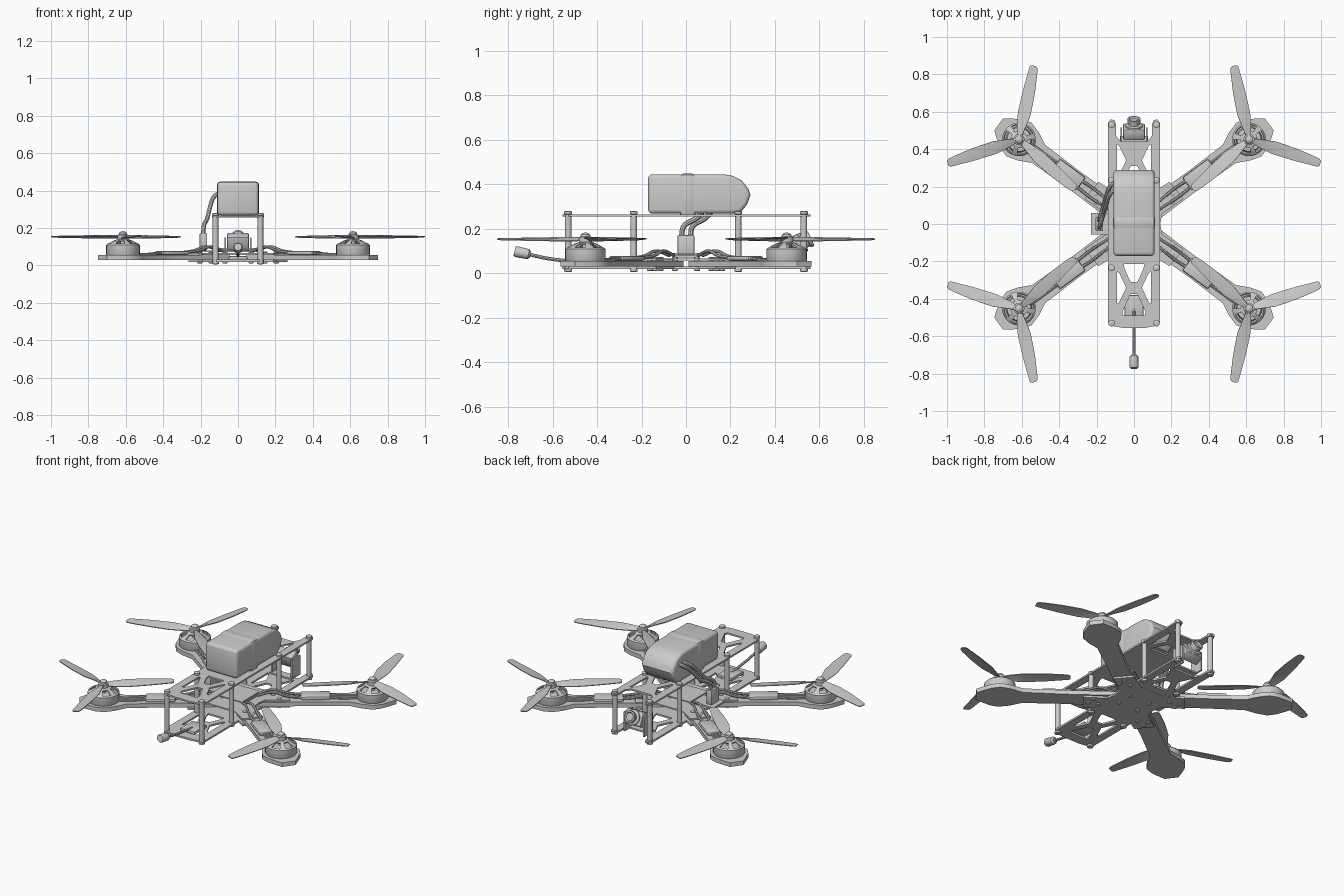
import bpy, bmesh
from math import pi, cos, sin, atan2, radians
from mathutils import Matrix, Vector

if "Cube" in bpy.data.objects:
    bpy.data.objects.remove(bpy.data.objects["Cube"])

def add(name, bm):
    me = bpy.data.meshes.new(name)
    bm.to_mesh(me)
    bm.free()
    ob = bpy.data.objects.new(name, me)
    bpy.context.collection.objects.link(ob)
    return ob

def bevel(ob, width, seg=3, angle=50):
    m = ob.modifiers.new("bevel", 'BEVEL')
    m.width, m.segments, m.limit_method, m.angle_limit = width, seg, 'ANGLE', radians(angle)
    return ob

def plate(name, loops, z, thick):
    """Flat sheet from an outline followed by hole outlines, centred on z."""
    bm = bmesh.new()
    for pts in loops:
        vs = [bm.verts.new((x, y, 0)) for x, y in pts]
        for a, b in zip(vs, vs[1:] + vs[:1]):
            bm.edges.new((a, b))
    bmesh.ops.triangle_fill(bm, edges=bm.edges[:], use_beauty=True, use_dissolve=True)
    bmesh.ops.recalc_face_normals(bm, faces=bm.faces[:])
    ob = add(name, bm)
    m = ob.modifiers.new("thickness", 'SOLIDIFY')
    m.thickness, m.offset = thick, 0
    ob.location.z = z
    return ob

def box(name, lo, hi, r=0.0):
    bm = bmesh.new()
    bmesh.ops.create_cube(bm, size=1)
    lo, hi = Vector(lo), Vector(hi)
    bmesh.ops.scale(bm, vec=hi - lo, verts=bm.verts)
    ob = add(name, bm)
    ob.location = (lo + hi) / 2
    return bevel(ob, r, 2) if r else ob

def lathe(name, prof, loc, n=24, skip=None):
    """Revolve (radius, z) points; skip(ring, segment) leaves openings."""
    bm = bmesh.new()
    rings = [[bm.verts.new((r * cos(2 * pi * i / n), r * sin(2 * pi * i / n), z))
              for i in range(n)] for r, z in prof]
    for k in range(len(rings) - 1):
        for i in range(n):
            if not (skip and skip(k, i)):
                j = (i + 1) % n
                bm.faces.new((rings[k][i], rings[k][j], rings[k + 1][j], rings[k + 1][i]))
    if not skip:
        bm.faces.new(rings[0][::-1])
        bm.faces.new(rings[-1])
    ob = add(name, bm)
    ob.location = loc
    return ob

def wire(name, pts, r):
    cu = bpy.data.curves.new(name, 'CURVE')
    cu.dimensions, cu.bevel_depth, cu.bevel_resolution = '3D', r, 2
    cu.use_fill_caps, cu.resolution_u = True, 6
    sp = cu.splines.new('BEZIER')
    sp.bezier_points.add(len(pts) - 1)
    for b, p in zip(sp.bezier_points, pts):
        b.co, b.handle_left_type, b.handle_right_type = p, 'AUTO', 'AUTO'
    ob = bpy.data.objects.new(name, cu)
    bpy.context.collection.objects.link(ob)
    return ob

def mirror_x(half):
    return half + [(-x, y) for x, y in reversed(half)]

# frame plates with truss cut-outs and a camera notch
outline = mirror_x([(0.06, -0.555), (0.115, -0.545), (0.14, -0.525), (0.14, 0.54), (0.125, 0.56),
                    (0.105, 0.555), (0.095, 0.53), (0.095, 0.47), (0.07, 0.44)])
holes = []
for s in (-1, 1):
    holes.append([(x, s * y) for x, y in mirror_x([(0.055, 0.215), (0.05, 0.24), (0.018, 0.31)])])
    for t in (-1, 1):
        holes.append([(t * x, s * y) for x, y in
                      [(0.092, 0.255), (0.08, 0.26), (0.042, 0.34), (0.08, 0.42), (0.092, 0.425)]])
holes.append(mirror_x([(0.018, -0.375), (0.062, -0.47), (0.058, -0.49)]))
plate("top_plate", [outline] + holes, 0.26, 0.01)
plate("bottom_plate", [outline] + holes, 0.025, 0.011)

# X-shaped clamping plates above and below the arm roots
q = [(0.14, 0.0), (0.15, 0.055), (0.265, 0.135), (0.19, 0.225), (0.09, 0.165)]
ex = [(x, y) for x, y in q] + [(-x, y) for x, y in reversed(q)] + \
     [(-x, -y) for x, y in q[1:]] + [(x, -y) for x, y in reversed(q[1:])]
plate("lower_clamp_plate", [ex], 0.0245, 0.012)
plate("upper_clamp_plate", [ex], 0.061, 0.009)

# one quadrant: arm, motor, propeller, speed controller, standoffs
MX, MY = 0.615, 0.452
ang = atan2(MY, MX)
L = (MX * MX + MY * MY) ** 0.5
rot = Matrix.Rotation(ang, 4, 'Z')
quad = []

def along(u, v, z):
    return rot @ Vector((u, v, z))

half = [(0.10, 0.06), (0.40, 0.055), (L - 0.13, 0.06), (L - 0.06, 0.095), (L, 0.112),
        (L + 0.05, 0.098), (L + 0.10, 0.065), (L + 0.135, 0.04)]
arm = plate("arm", [half + [(u, -v) for u, v in reversed(half)]], 0.043, 0.026)
arm.rotation_euler.z = ang
quad.append(arm)

esc = box("speed_controller", (-0.085, -0.042, 0.056), (0.085, 0.042, 0.078), 0.009)
esc.location = along(0.44, 0.005, 0.067)
esc.rotation_euler.z = ang
quad.append(esc)
for v in (-0.02, 0, 0.02):
    quad.append(wire("motor_wire", [along(0.52, v, 0.066), along(0.6, v, 0.06),
                                    along(L - 0.05, v, 0.062)], 0.007))
for v in (-0.02, 0.02):
    quad.append(wire("power_wire", [along(0.37, v, 0.068), along(0.28, v * 1.2, 0.078),
                                    along(0.2, v, 0.1), along(0.11, v * .6, 0.08)], 0.008))

c = (MX, MY, 0)
quad.append(lathe("motor_base", [(0.062, 0.05), (0.07, 0.056), (0.07, 0.062), (0.064, 0.1),
                                 (0.03, 0.102), (0.014, 0.104), (0.014, 0.15)], c))
bell = lathe("motor_bell", [(0.088, 0.056), (0.09, 0.06), (0.09, 0.108), (0.082, 0.116),
                            (0.045, 0.135), (0.03, 0.14), (0.012, 0.14)], c, 30,
             lambda k, i: k == 3 and i % 5 < 3)
m = bell.modifiers.new("wall", 'SOLIDIFY')
m.thickness, m.offset = 0.008, -1
quad.append(bell)
quad.append(lathe("propeller_hub", [(0.03, 0.14), (0.03, 0.162), (0.022, 0.166), (0.021, 0.174),
                                    (0.012, 0.181), (0.004, 0.183)], c, 16))

# three twisted blades: (radius, leading edge, trailing edge, twist height)
bm = bmesh.new()
rows = [(0.015, 0.012, -0.012, 0.006), (0.06, 0.02, -0.022, 0.008), (0.14, 0.035, -0.034, 0.007),
        (0.26, 0.034, -0.031, 0.005), (0.36, 0.026, -0.024, 0.003), (0.39, 0.022, -0.022, 0.002),
        (0.402, 0.012, -0.015, 0.002)]
for k in range(3):
    R = Matrix.Rotation(radians(101.5 + 120 * k), 3, 'Z')
    prev = None
    for r, a, b, h in rows:
        cur = [bm.verts.new(R @ Vector(p)) for p in
               ((r, b, -h), (r, (a + b) / 2, 0.002), (r, a, h))]
        if prev:
            for i in range(2):
                bm.faces.new((prev[i], cur[i], cur[i + 1], prev[i + 1]))
        prev = cur
prop = add("propeller_blades", bm)
prop.location = (MX, MY, 0.153)
m = prop.modifiers.new("thickness", 'SOLIDIFY')
m.thickness, m.offset = 0.005, 0
quad.append(prop)

# standoffs with screw heads at both ends
for y in (0.235, 0.53):
    quad.append(lathe("standoff", [(0.009, 0.006), (0.018, 0.008), (0.018, 0.02), (0.015, 0.021), (0.015, 0.265),
                                   (0.018, 0.266), (0.018, 0.277), (0.009, 0.281)], (0.12, y, 0), 14))
for x, y in ((0.145, 0.14), (0.205, 0.162), (0.205, 0.115), (0.07, 0.05)):
    quad.append(lathe("clamp_screw", [(0.008, 0.01), (0.014, 0.013), (0.014, 0.07), (0.008, 0.074)],
                      (x, y, 0), 12))

# battery, strap
side = [(-0.17, 0.268), (-0.17, 0.445), (0.17, 0.445), (0.21, 0.438), (0.25, 0.418),
        (0.28, 0.38), (0.29, 0.35), (0.275, 0.31), (0.255, 0.285), (0.235, 0.268)]
bat = plate("battery", [side], 0, 0.22)
bat.rotation_euler = (pi / 2, 0, pi / 2)
bevel(bat, 0.018, 3, 45)
box("battery_strap", (-0.113, -0.03, 0.255), (0.113, 0.045, 0.448), 0.018)

# power board, plug and battery leads
box("power_board", (-0.23, -0.055, 0.071), (0.09, 0.06, 0.081))
box("flight_board", (-0.09, -0.09, 0.085), (0.09, 0.09, 0.092))
box("power_plug", (-0.205, -0.038, 0.081), (-0.165, 0.038, 0.172), 0.006)
for v in (-0.02, 0.02):
    wire("battery_lead", [(-0.185, v, 0.165), (-0.183, v + 0.01, 0.21), (-0.165, v + 0.07, 0.25),
                          (-0.15, v + 0.12, 0.31), (-0.12, v + 0.19, 0.375), (-0.09, v + 0.21, 0.385)], 0.012)

# tilted camera with lens, on a bracket
tilt = Matrix.Translation((0, 0.495, 0.125)) @ Matrix.Rotation(radians(25), 4, 'X')
body = box("camera_body", (-0.06, -0.035, -0.045), (0.06, 0.03, 0.045), 0.012)
body.matrix_world = tilt @ Matrix.Translation(body.location)
lens = lathe("camera_lens", [(0.045, 0.02), (0.045, 0.038), (0.03, 0.042), (0.03, 0.056), (0.036, 0.058),
                             (0.036, 0.074), (0.028, 0.075), (0.022, 0.068)], (0, 0, 0), 24)
lens.matrix_world = tilt @ Matrix.Rotation(-pi / 2, 4, 'X')
box("camera_bracket", (-0.075, 0.42, 0.03), (0.075, 0.47, 0.04))
for s in (-1, 1):
    box("camera_bracket_side", (s * 0.068 - 0.005, 0.43, 0.03), (s * 0.068 + 0.005, 0.515, 0.15))

# video transmitter and tail antenna
box("video_transmitter", (-0.05, -0.5, 0.031), (0.05, -0.38, 0.05), 0.005)
wire("antenna_cable", [(0, -0.45, 0.045), (0, -0.55, 0.057), (0, -0.63, 0.068), (0, -0.71, 0.086)], 0.008)
ant = lathe("antenna_cap", [(0.014, -0.04), (0.023, -0.03), (0.025, 0.026), (0.02, 0.034)], (0, -0.738, 0.092), 16)
ant.rotation_euler.x = radians(78)

# bake modifiers and curves, mirror the quadrant, shade
bpy.ops.object.select_all(action='SELECT')
bpy.context.view_layer.objects.active = bat
bpy.ops.object.convert(target='MESH')
for ob in quad:
    mw = ob.matrix_basis.copy()
    for sx, sy, tag in ((-1, 1, "left_back"), (1, -1, "right_front"), (-1, -1, "left_front")):
        cp = bpy.data.objects.new(ob.name + "_" + tag, ob.data.copy())
        bpy.context.collection.objects.link(cp)
        cp.data.transform(Matrix.Diagonal((sx, sy, 1, 1)) @ mw)
        if sx * sy < 0:
            cp.data.flip_normals()
bpy.ops.object.select_all(action='SELECT')
bpy.ops.object.shade_smooth_by_angle(angle=radians(35))
